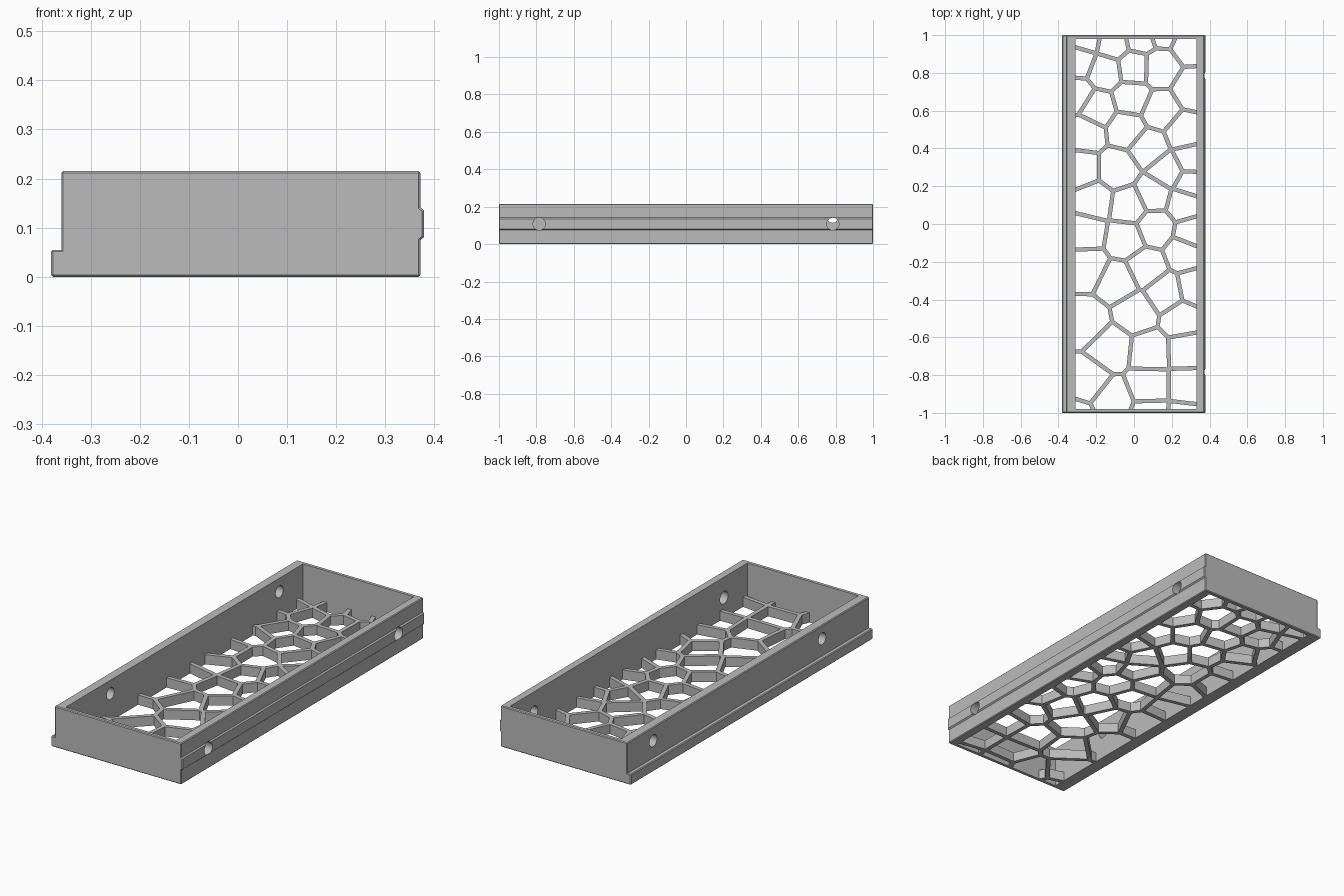
import bpy, bmesh, math
from mathutils import Vector, Matrix

cube = bpy.data.objects.get("Cube")
if cube:
    bpy.data.objects.remove(cube, do_unlink=True)

grey = bpy.data.materials.new("plain_grey")
grey.use_nodes = True
grey.diffuse_color = (0.5, 0.5, 0.5, 1)
grey.node_tree.nodes["Principled BSDF"].inputs["Base Color"].default_value = (0.5, 0.5, 0.5, 1)


def add_prism(bm, points, depth):
    """Extrude a flat polygon along the given vector."""
    face = bm.faces.new([bm.verts.new(p) for p in points])
    new = bmesh.ops.extrude_face_region(bm, geom=[face])["geom"]
    bmesh.ops.translate(bm, vec=depth, verts=[v for v in new if isinstance(v, bmesh.types.BMVert)])


def rectangle(x0, x1, y0, y1):
    return [Vector((x0, y0)), Vector((x1, y0)), Vector((x1, y1)), Vector((x0, y1))]


def finish(bm, name):
    bmesh.ops.recalc_face_normals(bm, faces=bm.faces)
    mesh = bpy.data.meshes.new(name)
    bm.to_mesh(mesh)
    bm.free()
    mesh.materials.append(grey)
    obj = bpy.data.objects.new(name, mesh)
    bpy.context.collection.objects.link(obj)
    return obj


def cut(target, cutter):
    """Subtract the cutter, then discard it."""
    cutter.hide_render = True
    bpy.ops.object.select_all(action='DESELECT')
    target.select_set(True)
    bpy.context.view_layer.objects.active = target
    mod = target.modifiers.new("cut", 'BOOLEAN')
    mod.operation = 'DIFFERENCE'
    mod.solver = 'EXACT'
    mod.object = cutter
    bpy.ops.object.modifier_apply(modifier=mod.name)
    bpy.data.objects.remove(cutter, do_unlink=True)


LEFT, RIGHT, END = -0.31, 0.33, 0.98      # inside of the walls
HEIGHT, GRILLE_TOP = 0.215, 0.05

# Frame: cross-section with a foot ledge on one side and a rail on the other
section = [(-0.381, 0), (0.372, 0), (0.372, 0.075), (0.379, 0.081), (0.379, 0.135),
           (0.372, 0.141), (0.372, HEIGHT), (-0.36, HEIGHT), (-0.36, 0.055), (-0.381, 0.055)]
bm = bmesh.new()
add_prism(bm, [(x, -1, z) for x, z in section], Vector((0, 2, 0)))
bmesh.ops.recalc_face_normals(bm, faces=bm.faces)
sharp = [e for e in bm.edges if e.calc_face_angle_signed() > math.radians(60)]
bmesh.ops.bevel(bm, geom=sharp, offset=0.004, segments=1, affect='EDGES')
frame = finish(bm, "frame")

# Open interior
bm = bmesh.new()
add_prism(bm, [(p.x, p.y, -0.1) for p in rectangle(LEFT, RIGHT, -END, END)], Vector((0, 0, 0.5)))
cut(frame, finish(bm, "interior_cutter"))

# Screw holes through the long walls
bm = bmesh.new()
for x, y, z, radius in [(0.36, -0.785, 0.108, 0.033), (0.36, 0.785, 0.108, 0.033),
                        (-0.34, -0.61, 0.145, 0.031), (-0.34, 0.785, 0.145, 0.031)]:
    place = Matrix.Translation((x, y, z)) @ Matrix.Rotation(math.pi / 2, 4, 'Y')
    bmesh.ops.create_cone(bm, cap_ends=True, segments=32, radius1=radius, radius2=radius,
                          depth=0.12, matrix=place)
cut(frame, finish(bm, "hole_cutter"))

# Grille: a slab with one opening round each cell centre
cell_centres = [Vector(p) for p in [
    (-.258, .987), (-.294, .864), (-.308, .683), (-.195, .612), (-.258, .482), (-.282, .29),
    (-.215, .122), (-.255, -.043), (-.248, -.224), (-.252, -.519), (-.247, -.831), (-.31, -1.04),
    (-.11, .957), (-.154, .81), (0, .832), (.032, .988), (.132, .828), (-.012, .664),
    (-.038, .505), (.135, .6), (-.09, .29), (.078, .407), (.181, .279), (.105, .155),
    (-.025, .095), (-.045, -.078), (.11, -.016), (.063, -.232), (-.085, -.304), (.166, -.366),
    (.012, -.468), (.082, -.675), (-.12, -.654), (.078, -.86), (-.113, -.937), (.082, -1.014),
    (.143, 1.028), (.302, .955), (.317, .714), (.27, .485), (.302, .341), (.296, .214),
    (.264, .112), (.312, -.055), (.275, -.15), (.325, -.335), (.255, -.503), (.284, -.668),
    (.29, -.86), (.27, -1.035)]]
STRUT = 0.022


def clip(polygon, origin, normal):
    """Keep the side of a polygon that lies behind a line."""
    kept = []
    for a, b in zip(polygon, polygon[1:] + polygon[:1]):
        da, db = (a - origin).dot(normal), (b - origin).dot(normal)
        if da <= 0:
            kept.append(a)
        if da * db < 0:
            kept.append(a.lerp(b, da / (da - db)))
    return kept


bm = bmesh.new()
for centre in cell_centres:
    cell = rectangle(LEFT - 0.02, RIGHT + 0.02, -END - 0.02, END + 0.02)
    for other in cell_centres:
        if other != centre and cell:
            normal = (other - centre).normalized()
            cell = clip(cell, (centre + other) / 2 - normal * STRUT / 2, normal)
    if len(cell) > 2:
        add_prism(bm, [(p.x, p.y, -0.1) for p in cell], Vector((0, 0, 0.3)))
openings = finish(bm, "opening_cutter")

bm = bmesh.new()
slab = rectangle(LEFT - 0.004, RIGHT + 0.004, -END - 0.004, END + 0.004)
add_prism(bm, [(p.x, p.y, 0) for p in slab], Vector((0, 0, GRILLE_TOP)))
grille = finish(bm, "grille")
cut(grille, openings)

# Round holes shade smoothly, everything else stays crisp
bpy.ops.object.select_all(action='DESELECT')
frame.select_set(True)
bpy.context.view_layer.objects.active = frame
bpy.ops.object.shade_smooth_by_angle(angle=math.radians(25))
